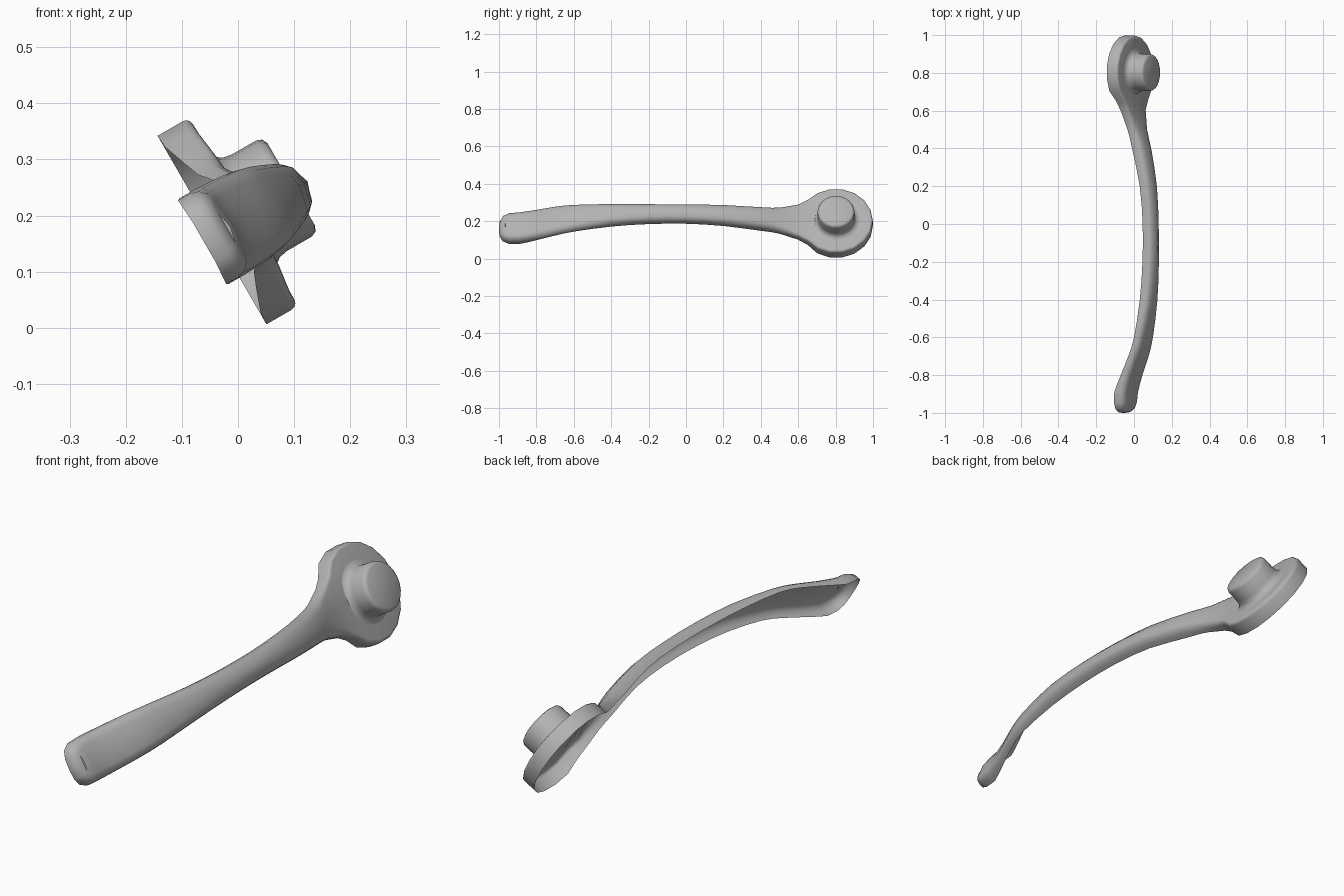
import bpy, bmesh, math
from mathutils import Matrix, Vector

if "Cube" in bpy.data.objects:
    bpy.data.objects.remove(bpy.data.objects["Cube"])

TILT = math.radians(30)      # roll of the whole lever about its length
HUB_Y, HUB_R, HUB_C = 0.802, 0.197, 0.174

metal = bpy.data.materials.new("grey metal")
metal.use_nodes = True
GREY = (0.45, 0.45, 0.45, 1)
metal.diffuse_color = GREY
metal.node_tree.nodes["Principled BSDF"].inputs["Base Color"].default_value = GREY

# local axes: a = outward, y = along the lever, b = across the lever
FRAME = Matrix.Rotation(-TILT, 4, 'Y')


def point(a, y, b):
    return FRAME @ Vector((a, y, b))


def ease(y, lo, hi):
    t = min(max((y - lo) / (hi - lo), 0), 1)
    return t * t * (3 - 2 * t)


def finish(bm, name):
    bmesh.ops.recalc_face_normals(bm, faces=bm.faces)
    out = point(1, 0, 0)
    if sum(f.normal.dot(out) * f.calc_area() for f in bm.faces) < 0:
        bmesh.ops.reverse_faces(bm, faces=bm.faces)
    mesh = bpy.data.meshes.new(name)
    bm.to_mesh(mesh)
    bm.free()
    mesh.materials.append(metal)
    ob = bpy.data.objects.new(name, mesh)
    bpy.context.collection.objects.link(ob)
    bpy.ops.object.select_all(action='DESELECT')
    ob.select_set(True)
    bpy.context.view_layer.objects.active = ob
    bpy.ops.object.shade_smooth_by_angle(angle=math.radians(50))
    return ob


# grip stations: y, half width, open back level, front level
GRIP = [
    (-1.0, 0.0, 0.024, 0.078), (-0.997, 0.04, 0.024, 0.078),
    (-0.98, 0.07, 0.022, 0.08), (-0.945, 0.086, 0.021, 0.083),
    (-0.89, 0.088, 0.025, 0.088), (-0.8, 0.087, 0.064, 0.116),
    (-0.7, 0.084, 0.108, 0.155), (-0.6, 0.078, 0.14, 0.185),
    (-0.4, 0.062, 0.166, 0.222), (-0.2, 0.053, 0.177, 0.236),
    (0.0, 0.051, 0.177, 0.236), (0.2, 0.056, 0.162, 0.222),
    (0.4, 0.063, 0.12, 0.184), (0.5, 0.073, 0.1, 0.153),
    (0.6, 0.099, 0.075, 0.124)]


def refine(rows):
    """Add a smooth in-between station along the long part of the grip."""
    out = []
    for i, row in enumerate(rows):
        out.append(row)
        if 4 <= i < len(rows) - 2:
            p, n, q = rows[i - 1], rows[i + 1], rows[i + 2]
            out.append(tuple((9 * (s + e) - f - g) / 16
                             for s, e, f, g in zip(row, n, p, q)))
    return [(0.5 * (r[0] + r[0]),) + r[1:] for r in out]


# round hub continues the grip outline
stations = refine(GRIP)
for deg in range(140, -1, -20):
    ang = math.radians(deg)
    y = HUB_Y + HUB_R * math.cos(ang)
    dip = 1 - ease(y, 0.6, 0.72)
    stations.append((y, HUB_R * math.sin(ang) if deg else 0.0,
                     0.047 + 0.028 * dip, 0.112 + 0.012 * dip))

# lever shell: side wall, rounded shoulder and crowned front, open at the back
bm = bmesh.new()
count = len(stations)
rings = []
for level in range(5):
    left, right = [], []
    for i, (y, w, back, front) in enumerate(stations):
        hub = ease(y, 0.45, 0.7)
        radius = 0.033 - 0.02 * hub
        crown = 0.006 * (1 - hub)
        phi = math.radians(max(level - 1, 0) * 30)
        inset = radius * (1 - math.cos(phi))
        a = back if level == 0 else front - crown - radius * (1 - math.sin(phi))
        if 0 < i < count - 1:
            prev, nxt = stations[i - 1], stations[i + 1]
            tangent = Vector((nxt[0] - prev[0], nxt[1] - prev[1])).normalized()
            normal = Vector((-tangent.y, tangent.x))
        else:
            normal = Vector((-1 if i == 0 else 1, 0))
        yy, ww = y - normal.x * inset, max(w - normal.y * inset, 0)
        centre = 0.164 + (HUB_C - 0.164) * ease(y, 0.3, 0.7)
        left.append(bm.verts.new(point(a, yy, centre + ww)))
        if 0 < i < count - 1:
            right.append(bm.verts.new(point(a, yy, centre - ww)))
    rings.append(left + right[::-1])

for low, high in zip(rings, rings[1:]):
    for i in range(len(low)):
        j = (i + 1) % len(low)
        bm.faces.new((low[i], low[j], high[j], high[i]))

# front surface with a raised centre line
top = rings[-1]
spine = [top[0]]
for i in range(1, count - 1):
    mid = (top[i].co + top[-i].co) / 2
    crown = 0.006 * (1 - ease(stations[i][0], 0.45, 0.7))
    spine.append(bm.verts.new(mid + point(crown, 0, 0)))
spine.append(top[count - 1])
for i in range(count - 1):
    for side in (1, -1):
        quad = [spine[i], spine[i + 1], top[side * (i + 1)], top[side * i]]
        if i == count - 2:
            quad = [spine[i], spine[i + 1], top[side * i]]
        elif i == 0:
            quad = [spine[0], spine[1], top[side]]
        bm.faces.new(quad)
finish(bm, "lever_shell")

# pivot boss: flared foot, straight side, softened rim, flat end
BOSS = [(0.125, 0.112), (0.111, 0.116), (0.102, 0.128), (0.099, 0.145),
        (0.099, 0.195), (0.095, 0.205), (0.085, 0.21)]
SIDES = 24
bm = bmesh.new()
loops = []
for r, a in BOSS:
    loops.append([bm.verts.new(point(a,
                                     HUB_Y + r * math.cos(math.tau * k / SIDES),
                                     HUB_C + r * math.sin(math.tau * k / SIDES)))
                  for k in range(SIDES)])
for low, high in zip(loops, loops[1:]):
    for k in range(SIDES):
        j = (k + 1) % SIDES
        bm.faces.new((low[k], low[j], high[j], high[k]))
bm.faces.new(loops[-1])
finish(bm, "pivot_boss")
